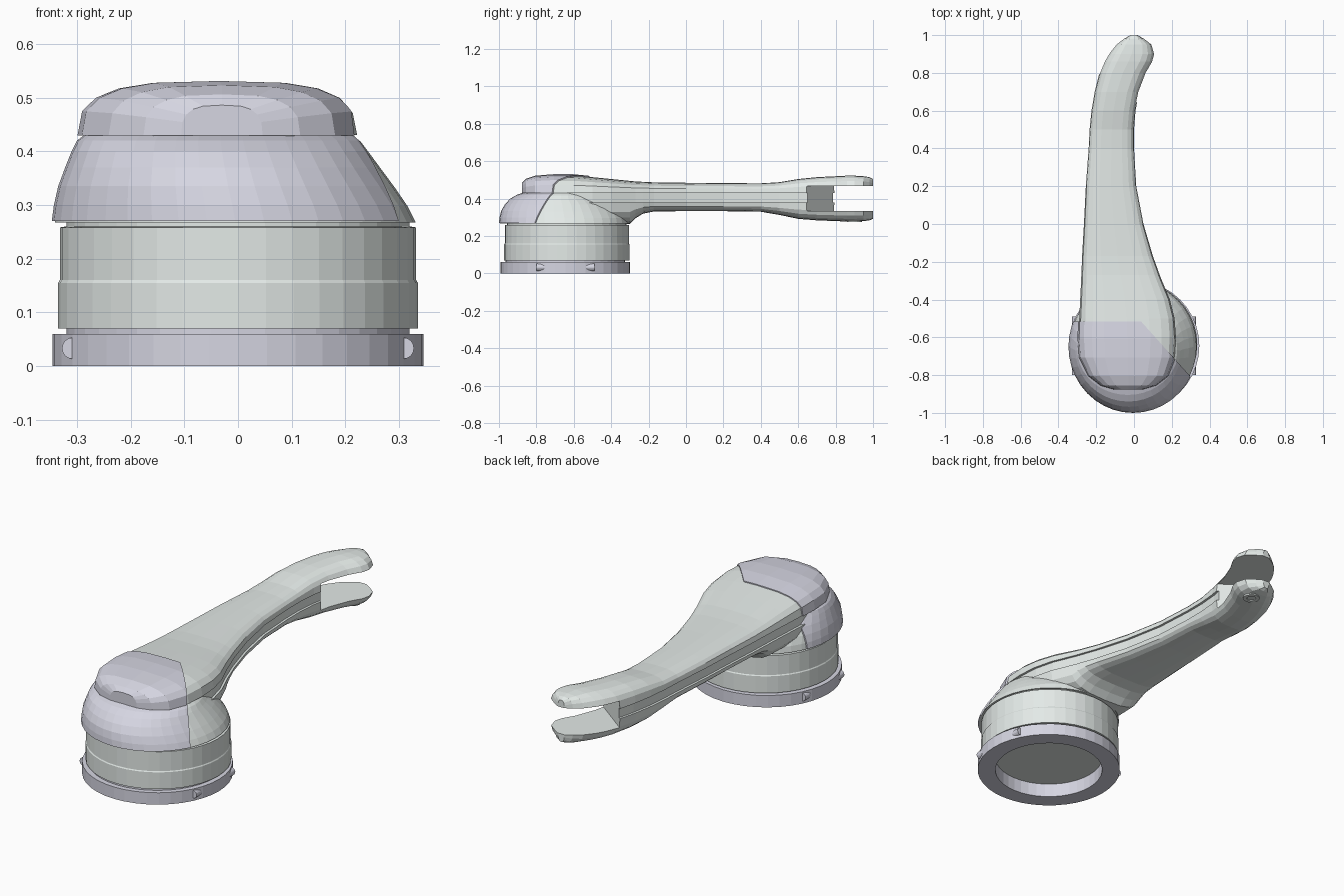
import bpy, bmesh, math
from mathutils import Vector

if "Cube" in bpy.data.objects:
    bpy.data.objects.remove(bpy.data.objects["Cube"])

CY = -0.645  # y of the base axis


def material(name, col):
    m = bpy.data.materials.new(name)
    m.diffuse_color = col
    m.use_nodes = True
    m.node_tree.nodes["Principled BSDF"].inputs["Base Color"].default_value = m.diffuse_color
    return m


SHELL = material("pale_shell", (0.77, 0.82, 0.80, 1))
COVER = material("lavender_cover", (0.67, 0.67, 0.76, 1))


def finish(bm, name, mat):
    bmesh.ops.recalc_face_normals(bm, faces=bm.faces)
    me = bpy.data.meshes.new(name)
    bm.to_mesh(me)
    bm.free()
    ob = bpy.data.objects.new(name, me)
    bpy.context.collection.objects.link(ob)
    me.materials.append(mat)
    return ob


def loft(rings):
    """Skin a list of equal-length closed rings and cap both ends."""
    bm = bmesh.new()
    vs = [[bm.verts.new(p) for p in r] for r in rings]
    n = len(vs[0])
    for a, b in zip(vs, vs[1:]):
        for i in range(n):
            j = (i + 1) % n
            bm.faces.new((a[i], a[j], b[j], b[i]))
    bm.faces.new(vs[0])
    bm.faces.new(vs[-1])
    bmesh.ops.recalc_face_normals(bm, faces=bm.faces)
    return bm


def lathe(profile, name, mat, x=0, y=CY, seg=40):
    """Revolve a closed (r, z) profile around a vertical axis."""
    bm = bmesh.new()
    vs = [bm.verts.new((r, 0, z)) for r, z in profile]
    es = [bm.edges.new((vs[i], vs[(i + 1) % len(vs)])) for i in range(len(vs))]
    bmesh.ops.spin(bm, geom=vs + es, axis=(0, 0, 1), cent=(0, 0, 0),
                   angle=2 * math.pi, steps=seg)
    bmesh.ops.remove_doubles(bm, verts=bm.verts, dist=1e-4)
    bmesh.ops.translate(bm, verts=bm.verts, vec=(x, y, 0))
    return finish(bm, name, mat)


def cut(bm, co, no):
    """Remove what lies on the +normal side and close the opening."""
    geom = bm.verts[:] + bm.edges[:] + bm.faces[:]
    bmesh.ops.bisect_plane(bm, geom=geom, plane_co=co, plane_no=no, clear_outer=True)
    bmesh.ops.holes_fill(bm, edges=[e for e in bm.edges if e.is_boundary])


# arm stations: y, left x, right x, bottom z, top z
ARM = [(-.87, -.10, .04, .37, .48), (-.85, -.17, .11, .36, .50),
       (-.80, -.235, .175, .35, .517), (-.70, -.285, .215, .33, .525),
       (-.60, -.293, .222, .30, .525), (-.50, -.29, .215, .265, .515),
       (-.40, -.285, .19, .262, .505), (-.30, -.28, .148, .264, .495),
       (-.27, -.279, .136, .295, .492), (-.23, -.277, .122, .32, .49),
       (-.17, -.275, .10, .332, .487),
       (0, -.265, .05, .333, .485), (.20, -.255, .012, .333, .483),
       (.40, -.24, 0, .33, .482), (.50, -.235, 0, .313, .488),
       (.60, -.225, .008, .292, .505), (.70, -.208, .027, .284, .515),
       (.80, -.183, .065, .28, .52), (.86, -.158, .10, .278, .523),
       (.90, -.135, .11, .278, .523), (.95, -.095, .095, .28, .52),
       (.98, -.055, .055, .284, .515), (1, -.02, .02, .292, .505)]


def arm_rings(pad=0.0, groove=0.012):
    """Cross-sections of two rounded half shells with a seam groove between."""
    rings = []
    for y, xl, xr, zb, zt in ARM:
        cx, w = (xl + xr) / 2, (xr - xl) / 2 + pad
        ring = []
        for base, end, start in ((.43, zt + pad, 0), (.38, zb, math.pi)):
            half = []
            for k in range(11):
                t = start + math.pi * k / 10
                c, s = math.cos(t), abs(math.sin(t))
                half.append((cx + math.copysign(w * abs(c) ** .65, c),
                             y - (pad if y < 0 else 0), base + (end - base) * s ** .7))
            inset = min(groove, w * .4)
            sg = 1 if start == 0 else -1
            ring.append((half[0][0] - sg * inset, half[0][1], base))
            ring += half
            ring.append((half[-1][0] + sg * inset, half[-1][1], base))
        rings.append(ring)
    return rings


# shoulder levels: z, left, right, front, back
SHOULDER = [(.27, -.347, .337, -1.0, -.297), (.30, -.343, .322, -.997, -.303),
            (.335, -.335, .298, -.988, -.325), (.37, -.322, .272, -.968, -.355),
            (.40, -.31, .25, -.94, -.40), (.42, -.30, .235, -.905, -.43),
            (.435, -.28, .215, -.86, -.47)]


def shoulder_rings(inset):
    rings = []
    for z, l, r, f, b in SHOULDER:
        ring = []
        for k in range(40):
            t = 2 * math.pi * k / 40
            ring.append(((l + r) / 2 + ((r - l) / 2 - inset) * math.cos(t),
                         (f + b) / 2 + ((b - f) / 2 - inset) * math.sin(t), z - inset * .4))
        rings.append(ring)
    return rings


def cut_cover(bm):
    cut(bm, (0, -.515, 0), (0, 1, 0))
    cut(bm, (.05, -.53, 0), Vector((.29, .26, 0)).normalized())


# forked arm
arm = finish(loft(arm_rings()), "forked_arm", SHELL)
slot = [(.14, .55), (.4, .55), (.4, 1.2), (-.3, 1.2), (-.3, .88)]
cutter = finish(loft([[(x, y, z) for x, y in slot] for z in (.333, .468)]),
                "slot_cutter", SHELL)
cutter.hide_render = True
mod = arm.modifiers.new("slot", 'BOOLEAN')
mod.operation, mod.solver, mod.object = 'DIFFERENCE', 'EXACT', cutter
bpy.context.view_layer.objects.active = arm
bpy.ops.object.modifier_apply(modifier=mod.name)
bpy.data.objects.remove(cutter)

# shoulder under the arm head
finish(loft(shoulder_rings(.006)), "shoulder", SHELL)

# front covers: lower skirt and upper cap
bm = loft(shoulder_rings(0))
cut_cover(bm)
finish(bm, "lower_cover", COVER)
bm = loft(arm_rings(.006, 0))
cut(bm, (0, 0, .429), (0, 0, -1))
cut_cover(bm)
finish(bm, "upper_cover", COVER)

# round base drum and its hollow mounting flange
lathe([(0, .07), (.335, .07), (.335, .155), (.332, .16),
       (.332, .258), (.32, .26), (.32, .275), (0, .275)], "base_drum", SHELL,
      y=-.637)
lathe([(.26, 0), (.346, 0), (.346, .06), (.32, .06), (.32, .075), (.26, .075)],
      "mounting_flange", COVER)

# flange screws either side, seated in the flange
for side in (-1, 1):
    rings = [[(side * .308 + .02 * math.cos(k * math.pi / 8), y,
               .033 + .02 * math.sin(k * math.pi / 8)) for k in range(16)]
             for y in (CY - .155, CY + .155)]
    finish(loft(rings), "flange_screw", COVER)

# pivot washer below the lower fork tip
lathe([(.022, .275), (.04, .275), (.04, .285), (.022, .285)],
      "pivot_washer", SHELL, 0.01, .9, 16)
